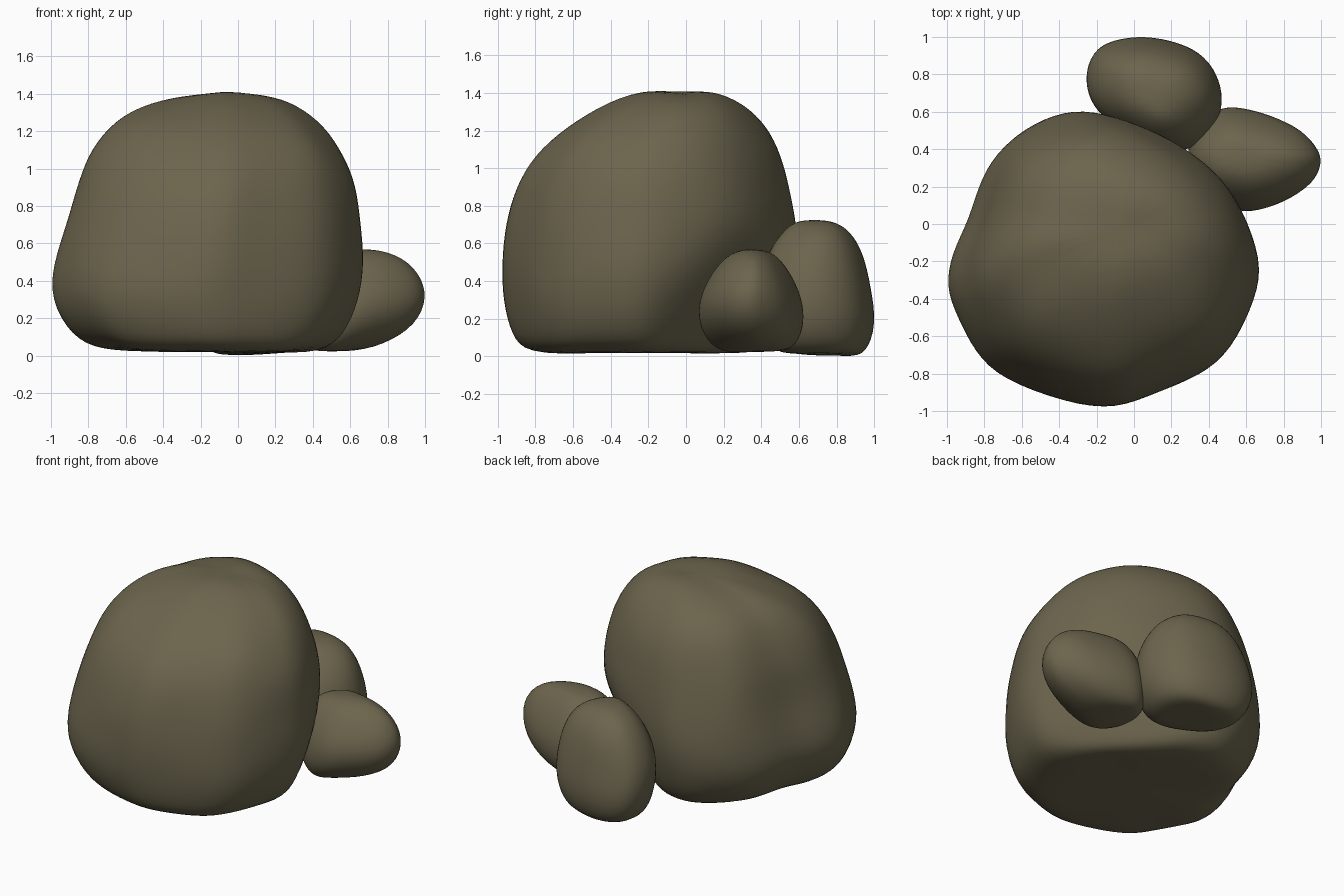
import bpy
import bmesh
from mathutils import Vector, noise

cube = bpy.data.objects.get("Cube")
if cube:
    bpy.data.objects.remove(cube)

# One earthy stone colour
stone = bpy.data.materials.new("olive stone")
stone.use_nodes = True
colour = (0.15, 0.13, 0.075, 1.0)
stone.diffuse_color = colour
shader = next(n for n in stone.node_tree.nodes if n.type == "BSDF_PRINCIPLED")
shader.inputs["Base Color"].default_value = colour
shader.inputs["Roughness"].default_value = 0.9


def spread(value, low, high, new_low, new_high):
    return new_low + (value - low) / (high - low) * (new_high - new_low)


def make_rock(name, outline, rings, roughness, reshape=None):
    """Loft a plan outline through rings of (z, left, right, front, back)."""
    xs, ys = zip(*outline)
    bm = bmesh.new()
    loops = []
    for z, left, right, front, back in rings:
        loop = []
        for x, y in outline:
            p = Vector((spread(x, min(xs), max(xs), left, right),
                        spread(y, min(ys), max(ys), front, back), z))
            if reshape:
                p = reshape(p)
            p += noise.noise_vector(p * 3.1) * roughness
            p.z = max(p.z, 0.0)
            loop.append(bm.verts.new(p))
        loops.append(loop)
    count = len(outline)
    for low, high in zip(loops, loops[1:]):
        for i in range(count):
            j = (i + 1) % count
            bm.faces.new((low[i], low[j], high[j], high[i]))
    bm.faces.new(loops[0][::-1])
    bm.faces.new(loops[-1])
    bmesh.ops.recalc_face_normals(bm, faces=bm.faces)
    for face in bm.faces:
        face.smooth = True
    mesh = bpy.data.meshes.new(name)
    bm.to_mesh(mesh)
    bm.free()
    mesh.materials.append(stone)
    rock = bpy.data.objects.new(name, mesh)
    bpy.context.collection.objects.link(rock)
    rounding = rock.modifiers.new("rounding", "SUBSURF")
    rounding.levels = rounding.render_levels = 2
    return rock


def undercut(p):
    """Slope the back corner of the boulder inward toward its base."""
    diagonal = Vector((1, 1, 0)).normalized()
    excess = p.dot(diagonal) - min(0.2 + 0.5 * p.z, 0.55)
    return p - diagonal * excess * 0.9 if excess > 0 else p


# Large boulder with a flattened base and domed top
make_rock("large_boulder", [
    (-1, -0.35), (-0.97, -0.15), (-0.88, 0.02), (-0.82, 0.25),
    (-0.72, 0.42), (-0.55, 0.54), (-0.35, 0.62), (-0.1, 0.58),
    (0.2, 0.47), (0.45, 0.28), (0.6, 0.08), (0.68, -0.2),
    (0.65, -0.4), (0.52, -0.7), (0.35, -0.82), (0.1, -0.92),
    (-0.1, -1), (-0.35, -0.96), (-0.7, -0.83), (-0.85, -0.68),
    (-0.95, -0.5)], [
    (0.02, -0.45, 0.2, -0.6, 0.2),
    (0.02, -0.75, 0.45, -0.87, 0.42),
    (0.1, -0.9, 0.58, -0.95, 0.53),
    (0.3, -1.02, 0.67, -1.0, 0.6),
    (0.5, -0.99, 0.69, -0.99, 0.63),
    (0.7, -0.92, 0.67, -0.97, 0.61),
    (0.9, -0.88, 0.64, -0.92, 0.58),
    (1.07, -0.81, 0.58, -0.82, 0.53),
    (1.22, -0.7, 0.48, -0.66, 0.45),
    (1.34, -0.53, 0.33, -0.42, 0.32),
    (1.41, -0.28, 0.15, -0.2, 0.14)], 0.03, undercut)

# Upright stone behind the boulder
make_rock("back_stone", [
    (-0.26, 0.8), (-0.24, 0.68), (-0.15, 0.57), (0, 0.48),
    (0.13, 0.42), (0.3, 0.42), (0.42, 0.52), (0.47, 0.65),
    (0.45, 0.78), (0.38, 0.9), (0.25, 0.96), (0.05, 1),
    (-0.12, 0.98), (-0.22, 0.92)], [
    (0.01, -0.05, 0.28, 0.55, 0.87),
    (0.02, -0.18, 0.4, 0.45, 0.96),
    (0.18, -0.26, 0.48, 0.39, 1.02),
    (0.38, -0.27, 0.48, 0.39, 0.99),
    (0.55, -0.2, 0.43, 0.43, 0.94),
    (0.67, -0.09, 0.33, 0.51, 0.87),
    (0.73, 0.04, 0.2, 0.6, 0.78)], 0.02)

# Low stone pointing out to the side
make_rock("side_stone", [
    (1, 0.33), (0.98, 0.4), (0.9, 0.5), (0.75, 0.57),
    (0.58, 0.62), (0.45, 0.61), (0.33, 0.52), (0.28, 0.38),
    (0.33, 0.22), (0.45, 0.12), (0.57, 0.08), (0.66, 0.08),
    (0.8, 0.13), (0.95, 0.22)], [
    (0.03, 0.4, 0.55, 0.26, 0.5),
    (0.04, 0.32, 0.72, 0.16, 0.58),
    (0.14, 0.27, 0.93, 0.07, 0.63),
    (0.28, 0.27, 1.02, 0.06, 0.63),
    (0.41, 0.3, 1.0, 0.11, 0.58),
    (0.52, 0.37, 0.89, 0.19, 0.51),
    (0.57, 0.48, 0.72, 0.28, 0.43)], 0.02)
